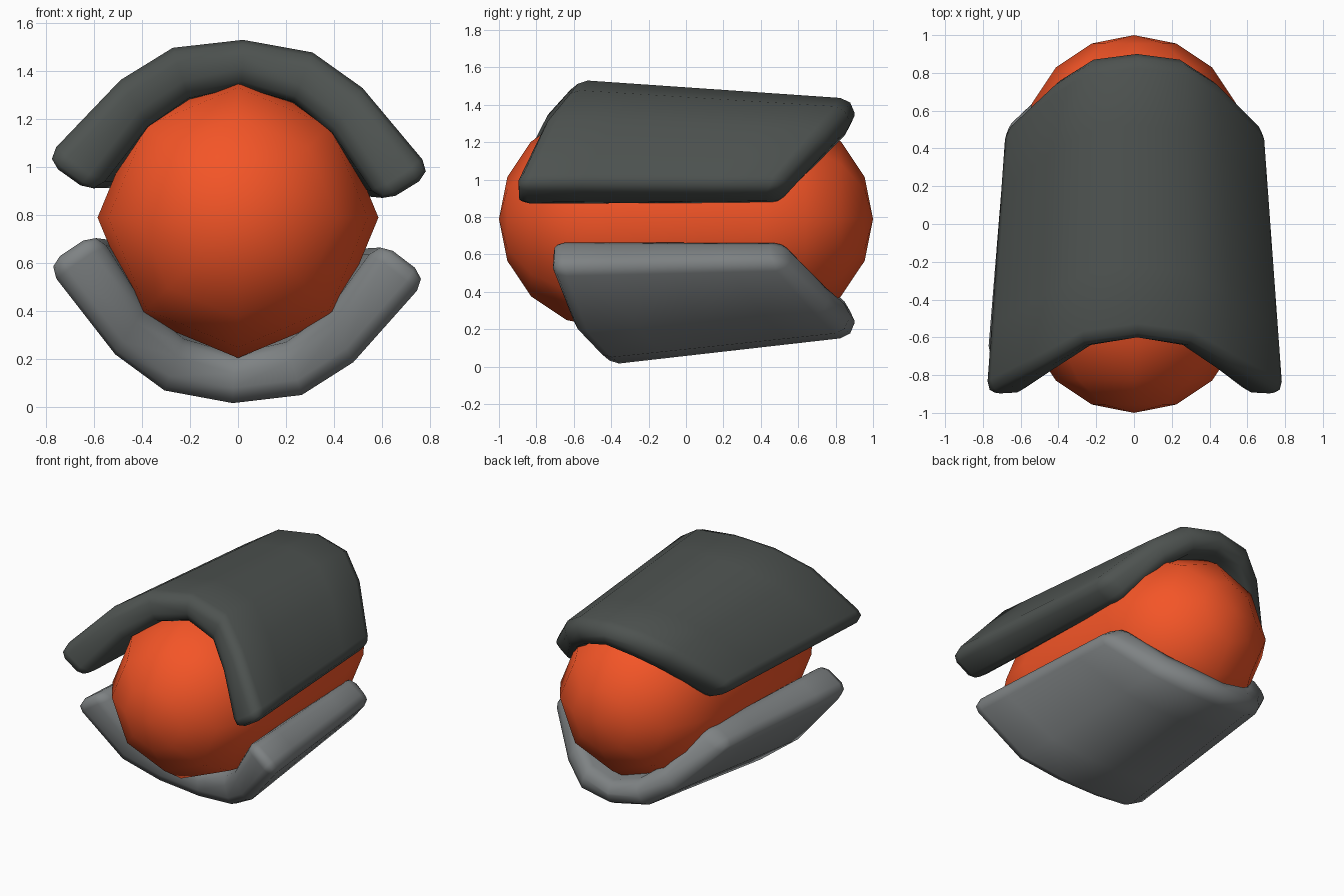
import bpy, bmesh, math

if "Cube" in bpy.data.objects:
    bpy.data.objects.remove(bpy.data.objects["Cube"])


def finish(name, bm, color):
    bmesh.ops.recalc_face_normals(bm, faces=bm.faces)
    mesh = bpy.data.meshes.new(name)
    bm.to_mesh(mesh)
    bm.free()
    obj = bpy.data.objects.new(name, mesh)
    bpy.context.collection.objects.link(obj)
    mat = bpy.data.materials.new(name + "_paint")
    mat.diffuse_color = (*color, 1)
    mat.use_nodes = True
    mat.node_tree.nodes["Principled BSDF"].inputs["Base Color"].default_value = mat.diffuse_color
    mesh.materials.append(mat)
    for p in mesh.polygons:
        p.use_smooth = True
    return obj


# Core: eight-sided capsule lying along y
def core(radius, half, sides=8):
    bm = bmesh.new()
    prof = []
    for side in (-1, 1):
        for k in range(5):
            a = math.radians(22.5 * (k if side < 0 else 4 - k))
            prof.append((radius * math.sin(a), side * (half + radius * math.cos(a))))
    verts = [bm.verts.new((r, y, 0)) for r, y in prof]
    edges = [bm.edges.new(p) for p in zip(verts, verts[1:])]
    bmesh.ops.spin(bm, geom=verts + edges, cent=(0, 0, 0), axis=(0, 1, 0),
                   angle=math.tau, steps=sides, use_duplicate=False)
    bmesh.ops.remove_doubles(bm, verts=bm.verts, dist=0.001)
    return finish("core", bm, (0.9, 0.09, 0.02))


# Half cross-section of a shell, from crown to rim: (x, height)
OUTER = [(0, 0.625), (0.295, 0.58), (0.505, 0.435), (0.80, 0.10)]
INNER = [(0, 0.43), (0.22, 0.375), (0.385, 0.25), (0.59, -0.035)]
ROWS = 4


# Shell: arched, tapered plate with slanted ends and rounded rim
def shell(name, color, flip, base, front, back, grow, taper_x, taper_z):
    bm = bmesh.new()
    rows = []
    for j in range(ROWS + 1):
        row = []
        for prof in (OUTER, INNER):
            line = []
            for i in range(-3, 4):
                x, h = prof[abs(i)]
                y = front[abs(i)] + (back[abs(i)] - front[abs(i)]) * j / ROWS
                sx = 1 - taper_x * (y + 0.7)
                sz = grow * (1 - taper_z * (y + 0.45))
                line.append(bm.verts.new((math.copysign(x, i) * sx, y, flip * h * sz)))
            row.append(line)
        rows.append(row[0] + row[1][::-1])
    n = 14
    for a, b in zip(rows, rows[1:]):
        for i in range(n):
            k = (i + 1) % n
            bm.faces.new((a[i], a[k], b[k], b[i]))
    for row in (rows[0], rows[-1]):
        for i in range(6):
            bm.faces.new((row[i], row[i + 1], row[12 - i], row[13 - i]))
    obj = finish(name, bm, color)
    obj.location.z = base
    obj.rotation_euler.y = math.radians(1.9)
    bev = obj.modifiers.new("rim", 'BEVEL')
    bev.width = 0.07
    bev.segments = 2
    bev.limit_method = 'ANGLE'
    bev.angle_limit = math.radians(48)
    return obj


core(0.585, 0.415).location.z = 0.79
shell("upper_shell", (0.075, 0.085, 0.08), 1, 0.90,
      (-0.60, -0.64, -0.76, -0.92), (0.90, 0.87, 0.76, 0.50), 1.0, 0.09, 0.11)
shell("lower_shell", (0.21, 0.225, 0.23), -1, 0.675,
      (-0.43, -0.47, -0.60, -0.73), (0.90, 0.87, 0.76, 0.52), 1.07, 0.10, 0.17)
